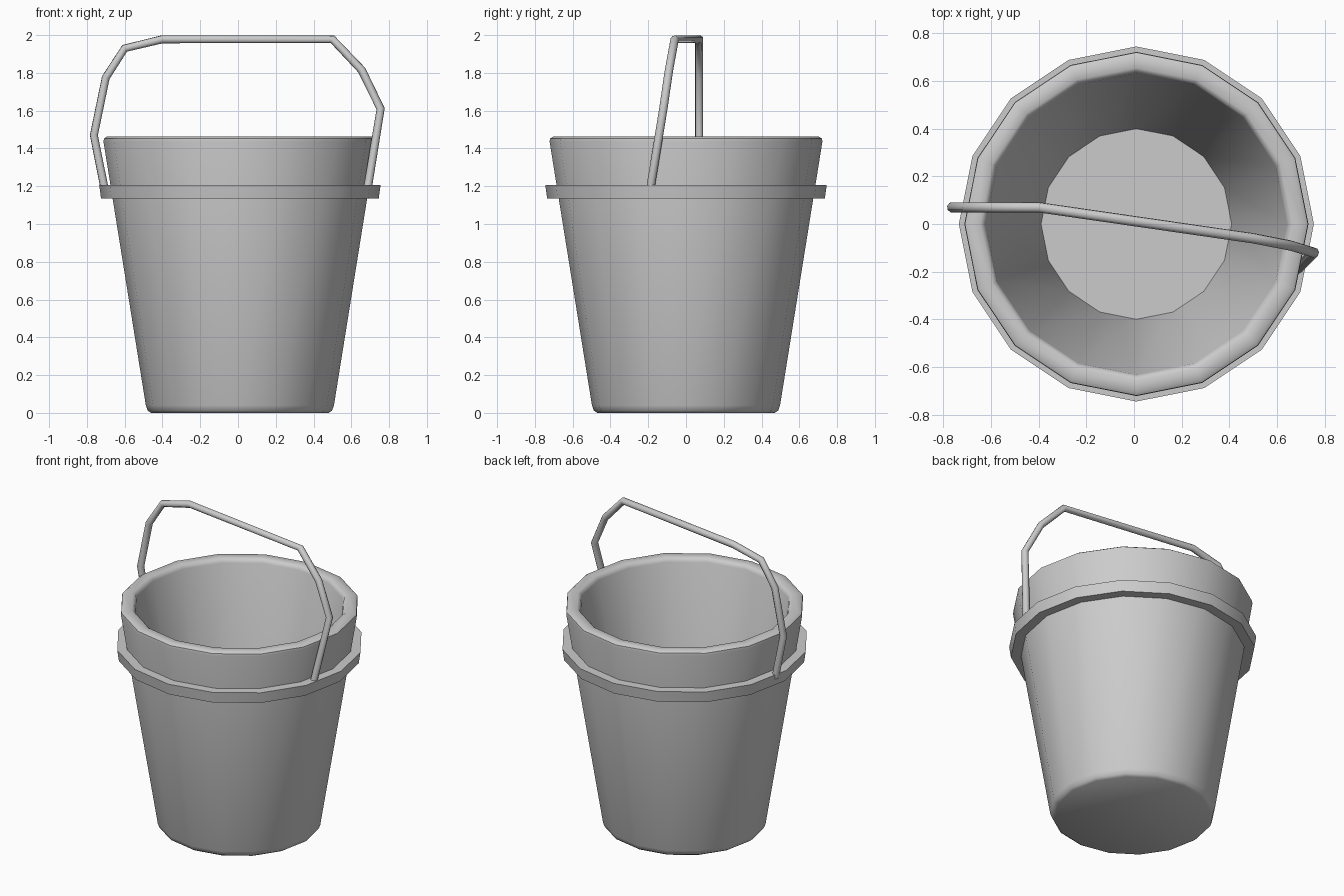
import bpy
import bmesh
import math

SIDES = 16
CENTRE_X = 0.01

cube = bpy.data.objects.get("Cube")
if cube:
    bpy.data.objects.remove(cube, do_unlink=True)

grey = bpy.data.materials.new("plain_grey")
grey.use_nodes = True
GREY = (0.6, 0.6, 0.6, 1)
grey.diffuse_color = GREY
grey.node_tree.nodes["Principled BSDF"].inputs["Base Color"].default_value = GREY


def smooth(obj, angle):
    bpy.ops.object.select_all(action="DESELECT")
    obj.select_set(True)
    bpy.context.view_layer.objects.active = obj
    bpy.ops.object.shade_smooth_by_angle(angle=math.radians(angle))


def lathe(name, profile, closed=False):
    """Revolve (radius, height) points; an open profile gets flat end caps."""
    bm = bmesh.new()
    rings = []
    for r, z in profile:
        rings.append([bm.verts.new((r * math.cos(a), r * math.sin(a), z))
                      for a in (math.tau * i / SIDES for i in range(SIDES))])
    pairs = list(zip(rings, rings[1:]))
    if closed:
        pairs.append((rings[-1], rings[0]))
    else:
        bm.faces.new(rings[0])
        bm.faces.new(rings[-1])
    for low, high in pairs:
        for i in range(SIDES):
            j = (i + 1) % SIDES
            bm.faces.new((low[i], low[j], high[j], high[i]))
    bmesh.ops.recalc_face_normals(bm, faces=bm.faces)
    mesh = bpy.data.meshes.new(name)
    bm.to_mesh(mesh)
    bm.free()
    mesh.materials.append(grey)
    obj = bpy.data.objects.new(name, mesh)
    obj.location.x = CENTRE_X
    bpy.context.collection.objects.link(obj)
    smooth(obj, 40)
    return obj


# Hollow tapered bucket with softened base and lip
lathe("bucket_body", [
    (0.47, 0), (0.488, 0.012), (0.498, 0.04),
    (0.722, 1.435), (0.72, 1.452), (0.705, 1.462),
    (0.655, 1.462), (0.64, 1.452), (0.633, 1.435),
    (0.40, 0.09),
])

# Band around the outside, following the taper
lathe("band", [(0.66, 1.135), (0.735, 1.135), (0.745, 1.207), (0.67, 1.207)],
      closed=True)

# Bent wire handle, leaning slightly to one side
path = [
    (0.685, -0.19, 1.18), (0.755, -0.12, 1.61), (0.655, -0.09, 1.815),
    (0.50, -0.06, 1.978), (-0.40, 0.07, 1.978), (-0.60, 0.07, 1.93),
    (-0.70, 0.07, 1.775), (-0.763, 0.07, 1.47), (-0.705, 0.07, 1.18),
]
curve = bpy.data.curves.new("handle", "CURVE")
curve.dimensions = "3D"
curve.bevel_depth = 0.022
curve.bevel_resolution = 2
curve.use_fill_caps = True
spline = curve.splines.new("POLY")
spline.points.add(len(path) - 1)
for point, co in zip(spline.points, path):
    point.co = (*co, 1)
curve.materials.append(grey)
handle = bpy.data.objects.new("handle", curve)
bpy.context.collection.objects.link(handle)
bpy.ops.object.select_all(action="DESELECT")
handle.select_set(True)
bpy.context.view_layer.objects.active = handle
bpy.ops.object.convert(target="MESH")
smooth(bpy.context.object, 50)
